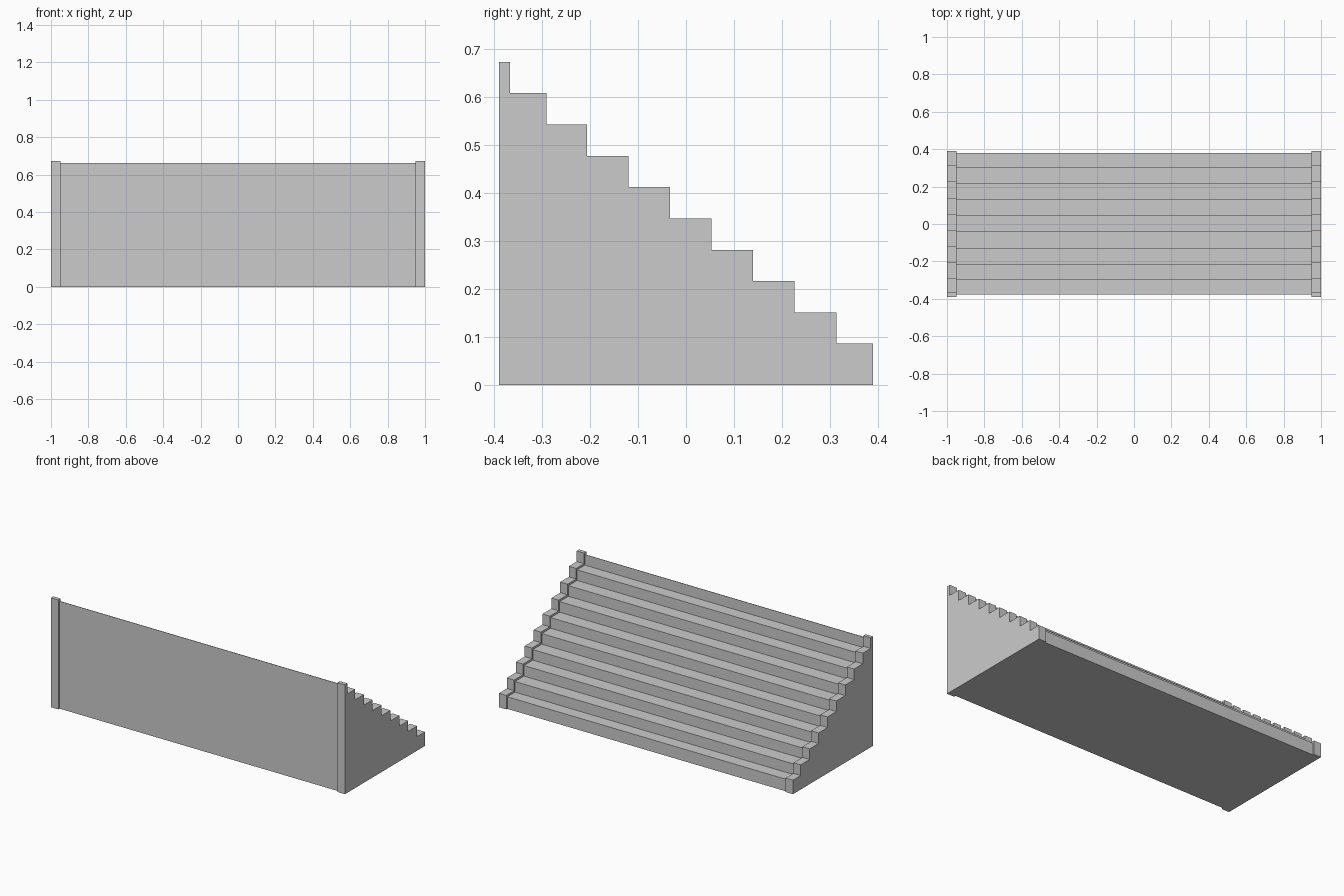
import bpy, bmesh

if "Cube" in bpy.data.objects:
    bpy.data.objects.remove(bpy.data.objects["Cube"])

# Stepped side outline: riser positions (back to front) and tread heights
RISERS = [-0.366, -0.290, -0.206, -0.120, -0.033, 0.053, 0.140, 0.226, 0.313]
TOP, RISE = 0.673, 0.0652


def stepped_profile(back, front, dy, dz):
    """Closed (y, z) staircase outline, inset by dy and dz."""
    pts = [(back, 0), (back, TOP - dz)]
    for i, y in enumerate(RISERS):
        pts += [(y - dy, TOP - RISE * i - dz), (y - dy, TOP - RISE * (i + 1) - dz)]
    pts += [(front, TOP - RISE * len(RISERS) - dz), (front, 0)]
    return pts


def extrude_x(name, profile, x0, x1):
    bm = bmesh.new()
    face = bm.faces.new([bm.verts.new((x0, y, z)) for y, z in profile])
    ext = bmesh.ops.extrude_face_region(bm, geom=[face])
    verts = [g for g in ext["geom"] if isinstance(g, bmesh.types.BMVert)]
    bmesh.ops.translate(bm, verts=verts, vec=(x1 - x0, 0, 0))
    bmesh.ops.recalc_face_normals(bm, faces=bm.faces)
    mesh = bpy.data.meshes.new(name)
    bm.to_mesh(mesh)
    bm.free()
    obj = bpy.data.objects.new(name, mesh)
    bpy.context.collection.objects.link(obj)
    return obj


# Stepped side walls
wall = stepped_profile(-0.389, 0.389, 0, 0)
extrude_x("left_side_wall", wall, -1.0, -0.95)
extrude_x("right_side_wall", wall, 0.95, 1.0)

# Slightly recessed flight of steps between the walls
extrude_x("steps", stepped_profile(-0.377, 0.380, 0.008, 0.012), -0.95, 0.95)
